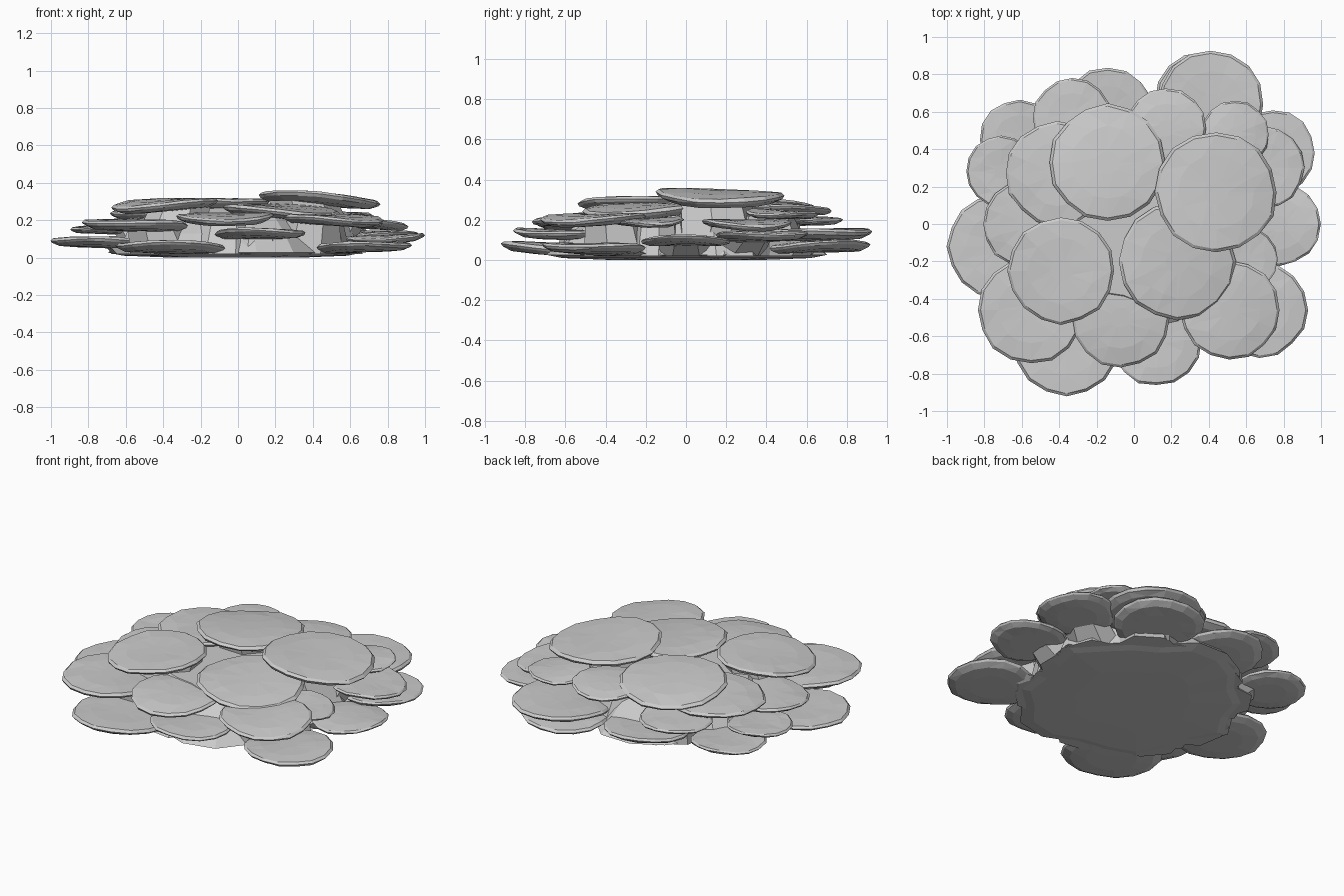
import bpy
import bmesh
import math
import random
from mathutils import Vector

random.seed(4)
cube = bpy.data.objects.get("Cube")
if cube:
    bpy.data.objects.remove(cube, do_unlink=True)

stone = bpy.data.materials.new("pale_grey")
stone.use_nodes = True
grey = (0.6, 0.6, 0.6, 1)
stone.diffuse_color = grey
stone.node_tree.nodes["Principled BSDF"].inputs["Base Color"].default_value = grey


def finish(bm, name):
    """Turn a bmesh into a flat-shaded grey object."""
    bmesh.ops.recalc_face_normals(bm, faces=bm.faces)
    mesh = bpy.data.meshes.new(name)
    bm.to_mesh(mesh)
    bm.free()
    mesh.materials.append(stone)
    obj = bpy.data.objects.new(name, mesh)
    bpy.context.collection.objects.link(obj)
    return obj


def loft(bm, rings):
    """Skin a stack of vertex rings and close both ends."""
    loops = [[bm.verts.new(p) for p in ring] for ring in rings]
    count = len(loops[0])
    for low, high in zip(loops, loops[1:]):
        for i in range(count):
            j = (i + 1) % count
            bm.faces.new((low[i], low[j], high[j], high[i]))
    bm.faces.new(loops[0][::-1])
    bm.faces.new(loops[-1])


def pad(name, x, y, z, radius, slope):
    """Irregular faceted disc, tilted away from the middle of the pile."""
    sides = 16
    out = Vector((x, y)).normalized() * slope
    wobble = [random.uniform(0.98, 1.025) for _ in range(sides)]
    phase = random.uniform(0, math.tau)
    thick = radius / 0.27
    profile = ((0.5, -0.032), (0.82, -0.026), (0.97, -0.008),
               (1, 0.004), (0.95, 0.016), (0.62, 0.023), (0.2, 0.024))
    rings = []
    for scale, height in profile:
        ring = []
        for i in range(sides):
            angle = math.tau * i / sides
            dx = math.cos(angle) * radius * scale * wobble[i]
            dy = math.sin(angle) * radius * scale * wobble[i]
            wave = 0.01 * scale * scale * math.sin(2 * angle + phase)
            bump = random.uniform(-0.003, 0.003) * scale * scale
            dz = height * thick + wave + bump - dx * out.x - dy * out.y
            ring.append((x + dx, y + dy, z + dz))
        rings.append(ring)
    bm = bmesh.new()
    loft(bm, rings)
    bmesh.ops.triangulate(bm, faces=[f for f in bm.faces if len(f.verts) == 4])
    return finish(bm, name)


def support(name, x, y, z, radius):
    """Tapered block that fills the space between a pad and the mound."""
    centre = Vector((x, y))
    foot = centre.normalized() * min(centre.length, 0.5)
    head = centre * 0.78
    turn = math.atan2(y, x)
    rings = []
    for middle, size, height in ((foot, radius * 0.7, 0.02),
                                 (head, radius * 0.58, z - 0.01)):
        rings.append([(middle.x + size * math.cos(turn + math.tau * (i + 0.5) / 7),
                       middle.y + size * math.sin(turn + math.tau * (i + 0.5) / 7),
                       height) for i in range(7)])
    bm = bmesh.new()
    loft(bm, rings)
    return finish(bm, name)


# Slope of each tier, then its pads as x, y, height and radius
tiers = {
    "top_pad": (0.08, [
        (0.44, 0.17, 0.315, 0.325), (-0.14, 0.33, 0.28, 0.31),
        (-0.39, -0.25, 0.285, 0.285), (0.23, -0.2, 0.25, 0.31)]),
    "middle_pad": (0.05, [
        (-0.07, -0.5, 0.21, 0.265), (0.51, -0.46, 0.205, 0.265),
        (-0.41, 0.27, 0.24, 0.275), (0.17, 0.51, 0.26, 0.215),
        (0.54, 0.48, 0.23, 0.18), (0.69, 0.3, 0.18, 0.22),
        (0.59, -0.19, 0.19, 0.18), (-0.58, 0, 0.19, 0.23),
        (-0.33, 0.57, 0.2, 0.21)]),
    "lower_pad": (-0.04, [
        (-0.55, -0.46, 0.175, 0.285), (-0.71, 0.28, 0.15, 0.19),
        (-0.73, -0.12, 0.085, 0.27), (-0.36, -0.63, 0.06, 0.29),
        (0.12, -0.62, 0.13, 0.245), (0.67, -0.46, 0.06, 0.255),
        (0.78, 0, 0.1, 0.22), (0.74, 0.38, 0.12, 0.23),
        (0.41, 0.64, 0.13, 0.285), (0.37, 0.66, 0.07, 0.26),
        (-0.14, 0.58, 0.1, 0.255), (-0.61, 0.45, 0.09, 0.215)]),
}
for tier, (slope, pads) in tiers.items():
    for x, y, z, radius in pads:
        pad(tier, x, y, z, radius, slope)
        support(tier + "_support", x, y, z, radius)

# Faceted mound with a shallow underside that carries the pile
mound_rings = []
ragged = [random.uniform(0.88, 1.06) for _ in range(22)]
for radius, height in ((0.35, 0), (0.6, 0.01), (0.68, 0.026),
                       (0.57, 0.13), (0.42, 0.24)):
    mound_rings.append([(radius * r * math.cos(math.tau * i / 22),
                         radius * r * math.sin(math.tau * i / 22), height)
                        for i, r in enumerate(ragged)])
mound = bmesh.new()
loft(mound, mound_rings)
finish(mound, "mound")
